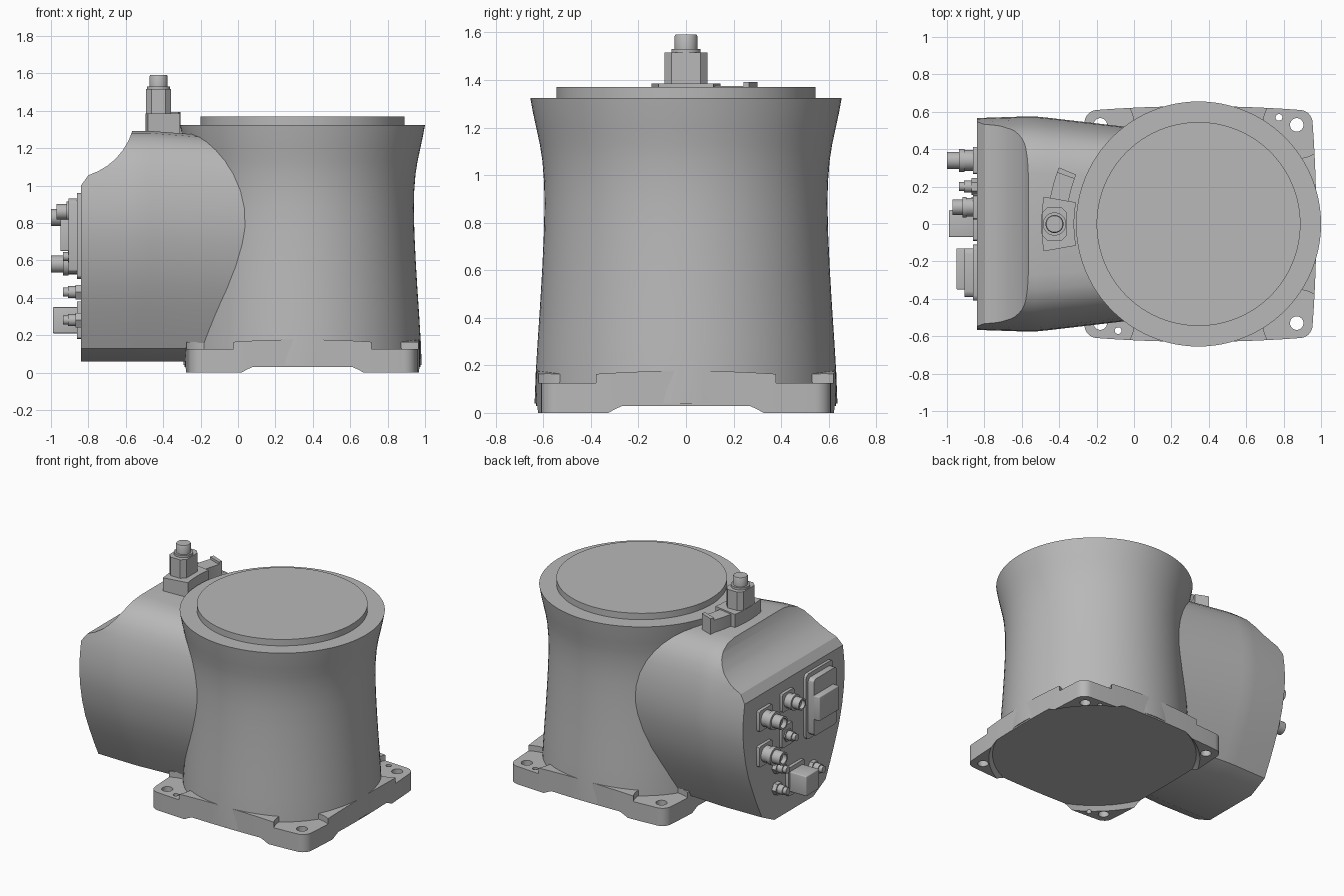
import bpy, bmesh, math
from mathutils import Matrix, Vector

cube = bpy.data.objects.get("Cube")
if cube:
    bpy.data.objects.remove(cube, do_unlink=True)

grey = bpy.data.materials.new("cast grey")
grey.use_nodes = True
grey.diffuse_color = (0.48, 0.48, 0.48, 1)
grey.node_tree.nodes["Principled BSDF"].inputs["Base Color"].default_value = (0.48, 0.48, 0.48, 1)

CX = 0.345      # column axis
FACE = -0.84    # connector panel plane


def finish(name, bm, angle=30):
    bmesh.ops.recalc_face_normals(bm, faces=bm.faces)
    mesh = bpy.data.meshes.new(name)
    bm.to_mesh(mesh)
    bm.free()
    ob = bpy.data.objects.new(name, mesh)
    bpy.context.collection.objects.link(ob)
    mesh.materials.append(grey)
    smooth(ob, angle)
    return ob


def smooth(ob, angle=30):
    bpy.ops.object.select_all(action='DESELECT')
    ob.select_set(True)
    bpy.context.view_layer.objects.active = ob
    bpy.ops.object.shade_smooth_by_angle(angle=math.radians(angle))


def loft(name, rings, angle=30):
    """Skin a list of closed rings and cap both ends."""
    bm = bmesh.new()
    loops = [[bm.verts.new(p) for p in ring] for ring in rings]
    n = len(loops[0])
    for a, b in zip(loops, loops[1:]):
        for i in range(n):
            j = (i + 1) % n
            bm.faces.new((a[i], a[j], b[j], b[i]))
    bm.faces.new(loops[0])
    bm.faces.new(loops[-1])
    return finish(name, bm, angle)


def lathe(name, profile, origin, axis='Z', seg=32):
    """Revolve (radius, height) pairs; axis X points out of the panel (-x)."""
    o = Vector(origin)
    rings = []
    for r, h in profile:
        ring = []
        for i in range(seg):
            a = math.tau * i / seg
            u, v = r * math.cos(a), r * math.sin(a)
            ring.append(o + (Vector((u, v, h)) if axis == 'Z' else Vector((-h, u, v))))
        rings.append(ring)
    return loft(name, rings)


def box(name, x, y, z, bevel=0.0, edges='ALL'):
    bm = bmesh.new()
    size = (x[1] - x[0], y[1] - y[0], z[1] - z[0])
    mid = ((x[0] + x[1]) / 2, (y[0] + y[1]) / 2, (z[0] + z[1]) / 2)
    bmesh.ops.create_cube(bm, size=1, matrix=Matrix.Translation(mid) @ Matrix.Diagonal((*size, 1)))
    if bevel:
        k = 'XYZ'.find(edges)
        pick = [e for e in bm.edges
                if k < 0 or abs((e.verts[0].co - e.verts[1].co)[k]) > 1e-4]
        bmesh.ops.bevel(bm, geom=pick, offset=bevel, segments=1 if edges == 'Z' else 3,
                        profile=0.5, affect='EDGES')
    return finish(name, bm)


def cut(ob, cutter):
    mod = ob.modifiers.new("cut", 'BOOLEAN')
    mod.operation = 'DIFFERENCE'
    mod.solver = 'EXACT'
    mod.object = cutter
    bpy.ops.object.select_all(action='DESELECT')
    ob.select_set(True)
    bpy.context.view_layer.objects.active = ob
    bpy.ops.object.modifier_apply(modifier=mod.name)
    bpy.data.objects.remove(cutter, do_unlink=True)


def sector(name, r0, r1, a0, a1, z0, z1, n=10):
    """Arc-shaped block around the column axis; angles in degrees from -x."""
    rings = []
    for i in range(n + 1):
        a = math.radians(a0 + (a1 - a0) * i / n)
        rings.append([(CX - r * math.cos(a), r * math.sin(a), z)
                      for r, z in ((r0, z0), (r1, z0), (r1, z1), (r0, z1))])
    return loft(name, rings)


# --- flared column with raised top disc
column_profile = [(0.637, 0.04), (0.632, 0.17), (0.624, 0.3), (0.614, 0.45), (0.605, 0.6),
                  (0.598, 0.75), (0.595, 0.88), (0.597, 0.97), (0.604, 1.06), (0.615, 1.13),
                  (0.63, 1.2), (0.643, 1.26), (0.655, 1.325)]
lathe("column", column_profile, (CX, 0, 0), seg=96)
lathe("top_disc", [(0.545, 1.3), (0.545, 1.37)], (CX, 0, 0), seg=96)


# --- mounting base: rounded square with slightly bowed sides
def base_outline():
    pts = []
    for k in range(4):
        turn = Matrix.Rotation(k * math.pi / 2, 3, 'Z')
        for i in range(13):                       # bowed side
            t = -1 + 2 * i / 12
            pts.append(turn @ Vector((0.61 + 0.02 * (1 - t * t), 0.54 * t, 0.15 + 0.027 * (1 - t * t))))
        for i in range(1, 6):                     # corner arc
            a = math.pi / 2 * i / 6
            pts.append(turn @ Vector((0.54 + 0.07 * math.cos(a), 0.54 + 0.07 * math.sin(a), 0.15)))
    return [p + Vector((CX, 0, 0)) for p in pts]


bm = bmesh.new()
outline = base_outline()
upper = [bm.verts.new(p) for p in outline]
lower = [bm.verts.new((p.x, p.y, 0)) for p in outline]
hub = bm.verts.new((CX, 0, 0.178))
bm.faces.new(lower)
for i in range(len(outline)):
    j = (i + 1) % len(outline)
    bm.faces.new((lower[i], lower[j], upper[j], upper[i]))
    bm.faces.new((upper[i], upper[j], hub))
base = finish("base", bm)

# underside relief leaves four corner feet
cut(base, lathe("relief", [(0.72, -0.02), (0.68, 0.03)], (CX, 0, 0), seg=72))
for sx in (-1, 1):
    for sy in (-1, 1):
        hx, hy = CX + 0.525 * sx, 0.53 * sy
        cut(base, lathe("recess", [(0.18, 0.125), (0.18, 0.3)], (hx, hy, 0), seg=48))
        cut(base, lathe("bolt_hole", [(0.036, -0.1), (0.036, 0.3)], (hx, hy, 0)))
for s in (-1, 1):
    cut(base, lathe("pin_hole", [(0.018, -0.1), (0.018, 0.3)], (CX + 0.43 * s, 0.57 * s, 0)))
smooth(base)

# --- connector housing: bulged section lofted along x
half = [(0.22, 0.06), (0.36, 0.13), (0.41, 0.23), (0.46, 0.34), (0.51, 0.46), (0.545, 0.58),
        (0.567, 0.7), (0.575, 0.8), (0.57, 0.9), (0.555, 1.0), (0.53, 1.09), (0.5, 1.16),
        (0.46, 1.215), (0.41, 1.255), (0.35, 1.28), (0.27, 1.292)]
section = half + [(-y, z) for y, z in reversed(half)]
stations = [(FACE, 0.985, 0), (-0.58, 1.0, 0), (-0.53, 1.0, 0), (-0.47, 0.99, 0),
            (-0.05, 0.905, -0.025), (0.15, 0.87, -0.03)]
housing = loft("connector_housing",
               [[(x, y * s, z + dz * z) for y, z in section] for x, s, dz in stations])
# concave scoop over the panel
scoop = [(-0.9, 0.91), (FACE, 1.0), (-0.8, 1.055), (-0.745, 1.078), (-0.7, 1.105), (-0.655, 1.142),
         (-0.615, 1.19), (-0.585, 1.24), (-0.562, 1.3), (-0.56, 1.5), (-0.9, 1.5)]
cut(housing, loft("scoop", [[(x, y, z) for x, z in scoop] for y in (-0.8, 0.8)]))
smooth(housing)

# --- round sockets on the panel
def flange(name, y, z, w, h):
    box(name, (FACE - 0.022, FACE + 0.02), (y - w, y + w), (z - h, z + h), 0.012, 'X')


def socket(name, y, z, r, length):
    flange(name + "_flange", y, z, r * 1.3, r * 1.3)
    lathe(name, [(r, -0.01), (r, length * 0.42), (r * 1.1, length * 0.42), (r * 1.1, length * 0.6),
                 (r * 0.82, length * 0.6), (r * 0.82, length), (r * 0.6, length),
                 (r * 0.6, length * 0.8)], (FACE, y, z), 'X')


def small_socket(name, y, z):
    lathe(name + "_nut", [(0.045, -0.01), (0.045, 0.03)], (FACE, y, z), 'X', 6)
    lathe(name, [(0.032, 0), (0.032, 0.07), (0.024, 0.07), (0.024, 0.095)], (FACE, y, z), 'X', 20)


socket("upper_socket", 0.34, 0.83, 0.056, 0.16)
socket("lower_socket", 0.34, 0.58, 0.056, 0.16)
socket("middle_socket", 0.09, 0.86, 0.05, 0.13)
small_socket("panel_plug_a", 0.1, 0.62)
small_socket("panel_plug_b", 0.2, 0.43)
small_socket("panel_plug_c", 0.2, 0.28)
small_socket("panel_plug_d", -0.2, 0.28)
flange("plug_a_flange", 0.1, 0.62, 0.06, 0.075)

# --- square plug and large rectangular outlet
flange("square_plug_flange", 0.0, 0.28, 0.09, 0.1)
box("square_plug", (-0.99, FACE), (-0.07, 0.075), (0.21, 0.35), 0.006)
box("outlet_flange", (FACE - 0.02, FACE + 0.02), (-0.41, -0.11), (0.5, 0.96), 0.03, 'X')
box("outlet_frame", (-0.905, FACE), (-0.39, -0.13), (0.53, 0.93), 0.03, 'X')
box("outlet_block", (-0.95, FACE), (-0.35, -0.13), (0.65, 0.82), 0.006)

# --- curved bracket beside the column rim
sector("bracket_wide", 0.665, 0.84, -10, 10, 1.24, 1.385)
sector("bracket_arm", 0.705, 0.805, 10, 20, 1.24, 1.375)
sector("bracket_tip", 0.705, 0.805, 20, 22, 1.24, 1.392, 3)

# --- upright sensor standing on the bracket
box("sensor_body", (-0.492, -0.358), (-0.09, 0.09), (1.3, 1.515), 0.03, 'Z')
lathe("sensor_neck", [(0.062, 1.5), (0.062, 1.53), (0.048, 1.53), (0.048, 1.585), (0.044, 1.592)],
      (-0.425, 0, 0))
